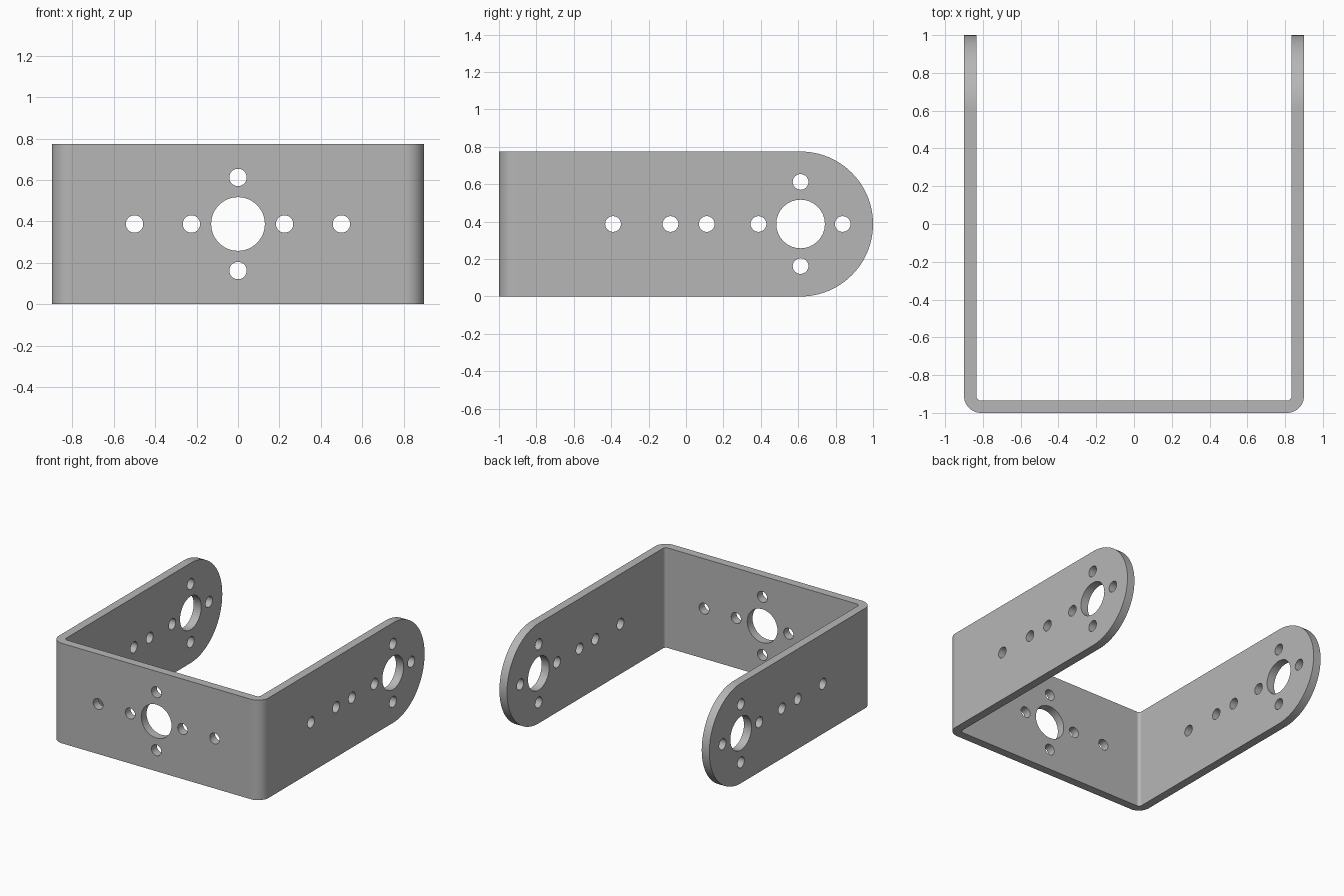
import bpy, bmesh, math
from mathutils import Matrix, Vector

cube = bpy.data.objects.get("Cube")
if cube:
    bpy.data.objects.remove(cube, do_unlink=True)

HALF_W, THICK, HEIGHT = 0.9, 0.065, 0.775
BEND_OUT, BEND_IN = 0.09, 0.025
MID = HEIGHT / 2            # hole line height and round end radius
PIVOT_Y = 1 - MID           # centre of the rounded arm ends
BIG_R, SMALL_R, RING = 0.13, 0.042, 0.225

metal = bpy.data.materials.new("grey metal")
metal.use_nodes = True
grey = (0.47, 0.47, 0.47, 1)
metal.diffuse_color = grey
metal.node_tree.nodes["Principled BSDF"].inputs["Base Color"].default_value = grey


def make_object(name, bm):
    bmesh.ops.recalc_face_normals(bm, faces=bm.faces)
    mesh = bpy.data.meshes.new(name)
    bm.to_mesh(mesh)
    bm.free()
    obj = bpy.data.objects.new(name, mesh)
    bpy.context.collection.objects.link(obj)
    return obj


def prism(name, points, direction):
    bm = bmesh.new()
    face = bm.faces.new([bm.verts.new(p) for p in points])
    ext = bmesh.ops.extrude_face_region(bm, geom=[face])
    verts = [g for g in ext["geom"] if isinstance(g, bmesh.types.BMVert)]
    bmesh.ops.translate(bm, verts=verts, vec=Vector(direction))
    return make_object(name, bm)


def arc(cx, cy, r, start, end, steps):
    angles = [math.radians(start + (end - start) * i / steps) for i in range(steps + 1)]
    return [(cx + r * math.cos(a), cy + r * math.sin(a)) for a in angles]


# Bent strip: outer path round the front, inner path back again
def bend(inset, radius):
    x, y = HALF_W - inset, -1 + inset
    return ([(-x, 1.1)]
            + arc(-x + radius, y + radius, radius, 180, 270, 10)
            + arc(x - radius, y + radius, radius, 270, 360, 10)
            + [(x, 1.1)])


outline = bend(0, BEND_OUT) + bend(THICK, BEND_IN)[::-1]
bracket = prism("bracket", [(x, y, -0.1) for x, y in outline], (0, 0, 1))

# Side silhouette with rounded arm ends
side = [(-1.2, HEIGHT), (-1.2, 0)] + arc(PIVOT_Y, MID, MID, -90, 90, 48)
silhouette = prism("silhouette_cutter", [(-1.2, y, z) for y, z in side], (2.4, 0, 0))

# Hole cutters: through both arms and through the front plate
holes = bmesh.new()


def drill(centre, axis, radius, depth):
    turn = Matrix.Rotation(math.pi / 2, 4, "Y" if axis == "x" else "X")
    bmesh.ops.create_cone(holes, cap_ends=True, segments=32, radius1=radius,
                          radius2=radius, depth=depth,
                          matrix=Matrix.Translation(centre) @ turn)


for dz in (-RING, RING):
    drill((0, PIVOT_Y, MID + dz), "x", SMALL_R, 2.4)
    drill((0, -1, MID + dz), "y", SMALL_R, 0.4)
drill((0, PIVOT_Y, MID), "x", BIG_R, 2.4)
drill((0, -1, MID), "y", BIG_R, 0.4)
for y in (-0.39, -0.083, 0.111, PIVOT_Y - RING, PIVOT_Y + RING):
    drill((0, y, MID), "x", SMALL_R, 2.4)
for x in (-0.5, -RING, RING, 0.5):
    drill((x, -1, MID), "y", SMALL_R, 0.4)
hole_cutter = make_object("hole_cutter", holes)

# Cut the strip to shape and drill it
bpy.ops.object.select_all(action="DESELECT")
bpy.context.view_layer.objects.active = bracket
bracket.select_set(True)
for cutter, operation in ((silhouette, "INTERSECT"), (hole_cutter, "DIFFERENCE")):
    cutter.hide_render = True
    mod = bracket.modifiers.new("cut", "BOOLEAN")
    mod.operation, mod.object, mod.solver = operation, cutter, "EXACT"
    bpy.ops.object.modifier_apply(modifier=mod.name)
    bpy.data.objects.remove(cutter, do_unlink=True)

# Finish
bracket.data.materials.clear()
bracket.data.materials.append(metal)
bpy.ops.object.shade_smooth_by_angle(angle=math.radians(30))
weighted = bracket.modifiers.new("weighted normals", "WEIGHTED_NORMAL")
weighted.keep_sharp = True
